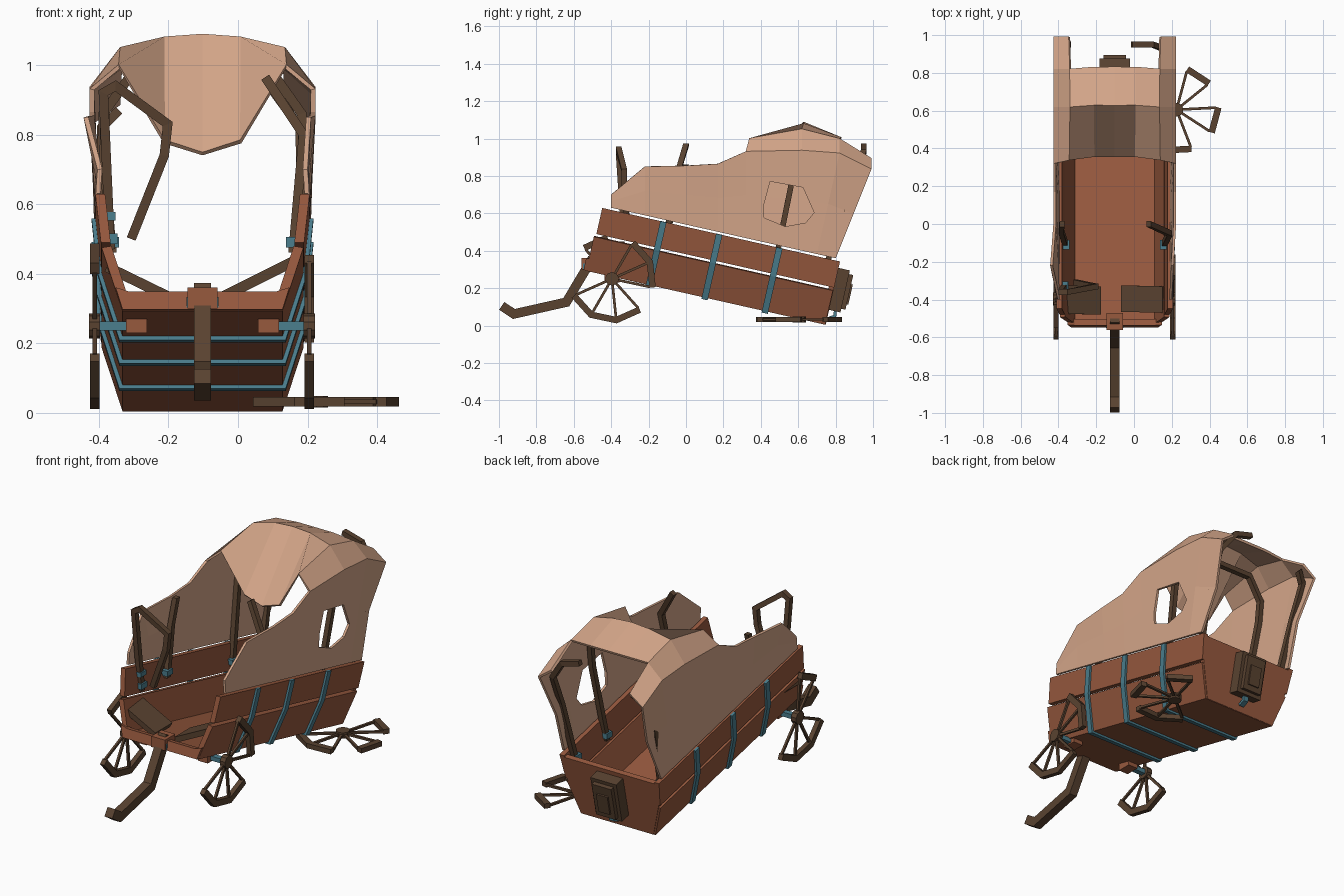
import bpy, bmesh, math
from mathutils import Matrix, Vector as V

if "Cube" in bpy.data.objects:
    bpy.data.objects.remove(bpy.data.objects["Cube"])

def mat(name, col):
    m = bpy.data.materials.new(name)
    m.diffuse_color = (*col, 1)
    m.use_nodes = True
    m.node_tree.nodes["Principled BSDF"].inputs["Base Color"].default_value = m.diffuse_color
    return m

CLOTH = mat("canvas", (.66, .38, .25))
BOARD = mat("red_wood", (.31, .10, .048))
WOOD = mat("dark_wood", (.10, .055, .03))
IRON = mat("blue_iron", (.07, .21, .27))
MID = Matrix.Translation((-.102, 0, 0))              # wagon centre line
TILT = MID @ Matrix.Rotation(math.radians(-12.7), 4, 'X')
X, Y, Z = V((1, 0, 0)), V((0, 1, 0)), V((0, 0, 1))

def finish(bm, name, material, mx=MID):
    bmesh.ops.recalc_face_normals(bm, faces=bm.faces)
    me = bpy.data.meshes.new(name)
    bm.to_mesh(me)
    bm.free()
    me.transform(mx)
    me.materials.append(material)
    ob = bpy.data.objects.new(name, me)
    bpy.context.collection.objects.link(ob)
    return ob

def sweep(bm, pts, side, w, h):
    """Rectangular bar along a polyline; w is measured along side."""
    pts = [V(p) for p in pts]
    d = [(b - a).normalized() for a, b in zip(pts, pts[1:])]
    rings = []
    for i, p in enumerate(pts):
        a, b = d[max(i - 1, 0)], d[min(i, len(d) - 1)]
        t = (a + b).normalized()
        n = t.cross(side).normalized() * (h / 2 / max(t.dot(a), .5))
        s = side * w / 2
        rings.append([bm.verts.new(p + q) for q in (s + n, s - n, -s - n, n - s)])
    for r, q in zip(rings, rings[1:]):
        for k in range(4):
            bm.faces.new((r[k], r[k - 1], q[k - 1], q[k]))
    bm.faces.new(rings[0])
    bm.faces.new(rings[-1])

def bar(name, pts, side, w, h, material, mx=MID):
    bm = bmesh.new()
    sweep(bm, pts, side, w, h)
    return finish(bm, name, material, mx)

def prism(name, sec, y0, y1, material, mx=TILT):
    """Extrude an x/z section along y; y1 may shrink nothing."""
    bm = bmesh.new()
    f = bm.faces.new([bm.verts.new((x, y0, z)) for x, z in sec])
    g = bmesh.ops.extrude_face_region(bm, geom=[f])
    bmesh.ops.translate(bm, vec=(0, y1 - y0, 0),
                        verts=[v for v in g["geom"] if isinstance(v, bmesh.types.BMVert)])
    return finish(bm, name, material, mx)

# bed: floor, side planks, end boards
prism("bed_floor", [(-.23, .168), (.23, .168), (.235, .20), (-.235, .20)], -.585, .725, BOARD)
for s, tag in ((-1, "left"), (1, "right")):
    prism(tag + "_lower_plank", [(s * x, z) for x, z in
          ((.23, .168), (.29, .355), (.262, .36), (.205, .18))], -.585, .725, BOARD)
    prism(tag + "_upper_plank", [(s * x, z) for x, z in
          ((.292, .372), (.308, .515), (.28, .515), (.264, .372))], -.575, .728, BOARD)
prism("tail_board", [(-.22, .17), (.22, .17), (.28, .36), (.295, .505), (-.295, .505), (-.28, .36)],
      .70, .728, BOARD)
prism("front_lip", [(-.23, .17), (.23, .17), (.25, .235), (.21, .222), (-.21, .222), (-.25, .235)],
      -.60, -.565, BOARD)

# iron straps wrapping the bed
half = [(.312, .515), (.296, .36), (.234, .164)]
for i, y in enumerate((-.24, .066, .396)):
    path = [(x, y, z) for x, z in half] + [(-x, y, z) for x, z in half[::-1]]
    bar(f"strap_{i + 1}", path, Y, .034, .014, IRON, TILT)

# rear locker with raised panel and ring
bar("rear_locker", [(0, .725, .365), (0, .79, .365)], X, .16, .23, WOOD, TILT)
bar("locker_panel", [(0, .78, .365), (0, .813, .365)], X, .12, .19, WOOD, TILT)
bar("locker_door", [(0, .80, .355), (0, .822, .355)], X, .07, .11, WOOD, TILT)
bar("locker_hook", [(0, .76, .26), (0, .765, .225), (0, .735, .205)], X, .03, .015, IRON, TILT)

# broken seat: two halves sagging to the middle
bar("seat_left", [(-.275, -.40, .42), (-.08, -.405, .325)], Y, .15, .03, WOOD)
bar("seat_right", [(.26, -.40, .435), (.04, -.395, .325)], Y, .14, .03, WOOD)

# tongue with its hitch
bar("tongue", [(0, -.50, .36), (0, -.64, .125), (0, -.92, .062), (0, -.985, .105)], X, .048, .05, WOOD)
bar("hitch_block", [(0, -.56, .33), (0, -.47, .33)], X, .085, .06, BOARD)
bar("hitch_band", [(0, -.55, .318), (0, -.535, .318)], X, .092, .03, IRON)

# front axle stubs and blocks
for s, tag in ((-1, "left"), (1, "right")):
    bar(tag + "_axle", [(s * .31, -.396, .25), (s * .17, -.396, .25)], Y, .03, .025, IRON)
    bar(tag + "_axle_block", [(s * .22, -.396, .257), (s * .16, -.396, .257)], Y, .08, .055, BOARD)

# broken ten-sided wheels
def wheel(name, mx, a0, arcs):
    bm = bmesh.new()
    def at(k, r):
        a = math.radians(a0 + 36 * k)
        return V((r * math.cos(a), r * math.sin(a), 0))
    for start, n in arcs:
        sweep(bm, [at(start + k, .222) for k in range(n + 1)], Z, .027, .034)
        for k in range(n + 1):
            sweep(bm, [at(start + k, .02), at(start + k, .21)], Z, .012, .014)
    bmesh.ops.create_cone(bm, cap_ends=True, segments=10, radius1=.036, radius2=.036, depth=.032)
    return finish(bm, name, WOOD, mx)

UP = Matrix(((0, 0, 1), (1, 0, 0), (0, 1, 0))).to_4x4()
wheel("right_front_wheel", Matrix.Translation((.205, -.396, .25)) @ UP, 24, [(5, 3), (9, 2)])
wheel("left_front_wheel", Matrix.Translation((-.412, -.396, .25)) @ UP, 24, [(5, 3), (2, 1)])
wheel("fallen_wheel", Matrix.Translation((.225, .605, .032)), 3, [(1, 1), (-1, 1), (-4, 2)])

# cover hoops, some snapped
hoops = {
    "front_left_hoop": [(-.265, -.33, .47), (-.285, -.36, .92), (-.25, -.36, .94), (-.10, -.33, .83),
                        (-.11, -.33, .74), (-.205, -.31, .5)],
    "middle_left_hoop": [(-.26, -.11, .46), (-.283, -.04, .72), (-.28, 0, .86)],
    "middle_right_hoop": [(.26, -.11, .46), (.29, -.05, .80), (.18, 0, .965)],
    "back_hoop": [(-.265, .47, .30), (-.29, .56, .74), (-.285, .58, .86), (-.20, .59, .98), (.20, .59, .98),
                  (.285, .58, .86), (.29, .56, .74), (.265, .47, .30)],
    "tail_hoop": [(-.265, .74, .28), (-.29, .84, .64), (-.29, .92, .82), (-.24, .95, .87)],
    "tail_right_hoop": [(.265, .74, .28), (.285, .84, .64), (.28, .92, .82), (.20, .95, .93), (.09, .95, .96)],
}
for name, pts in hoops.items():
    bar(name, pts, Y, .03, .027, WOOD)
    for j, p in enumerate((pts[0], pts[-1]) if name == "back_hoop" else pts[:1]):
        x, y, z = p
        bar(f"{name}_bracket_{j + 1}", [(x - .02, y, z + .03), (x + .02, y, z + .03)], Y, .05, .03, IRON)
bar("front_bracket", [(-.29, -.33, .565), (-.25, -.33, .565)], Y, .05, .025, IRON)

# torn cover: half sections (half-width, y, z) from hem to crown, mirrored
def wall(yb, yt, zt, wm=.308, wt=.318):
    zb = .54 - .225 * yb
    return [(.30, yb, zb), (wm, (yb + yt) / 2, (zb + zt) / 2), (wt, yt, zt)]
rows = [
    wall(-.40, -.40, .70, .298, .295),
    wall(-.22, -.22, .85, .304, .305),
    wall(0, 0, .855),
    wall(.17, .17, .865),
    wall(.32, .32, .93) + [(.24, .34, .995), (.11, .36, .78), (0, .36, .745)],
    wall(.58, .62, .935) + [(.235, .62, 1.045), (.11, .63, 1.075), (0, .63, 1.083)],
    wall(.70, .82, .92) + [(.235, .82, .995), (.11, .83, 1.0), (0, .83, 1.0)],
    wall(.80, .99, .835, .28) + [(.24, .99, .89)],
]
bm = bmesh.new()
for s in (-1, 1):
    grid = [[bm.verts.new((s * x - (.03 if s < 0 and i == 1 and j == 2 else 0), y, z))
             for j, (x, y, z) in enumerate(r)] for i, r in enumerate(rows)]
    for a, b in zip(grid, grid[1:]):
        for j in range(min(len(a), len(b)) - 1):
            bm.faces.new((a[j], a[j + 1], b[j + 1], b[j]))
bmesh.ops.remove_doubles(bm, verts=bm.verts, dist=.001)
cover = finish(bm, "torn_cover", CLOTH)
so = cover.modifiers.new("thickness", 'SOLIDIFY')
so.thickness, so.offset = .014, 0

# hole torn in the right side
hole = [(.45, .77), (.625, .738), (.685, .604), (.64, .55), (.53, .53), (.417, .577), (.417, .647)]
bm = bmesh.new()
f = bm.faces.new([bm.verts.new((.2, y, z)) for y, z in hole])
g = bmesh.ops.extrude_face_region(bm, geom=[f])
bmesh.ops.translate(bm, vec=(.25, 0, 0), verts=[v for v in g["geom"] if isinstance(v, bmesh.types.BMVert)])
cutter = finish(bm, "hole_cutter", CLOTH)
bo = cover.modifiers.new("hole", 'BOOLEAN')
bo.object, bo.operation, bo.solver = cutter, 'DIFFERENCE', 'EXACT'
bpy.context.view_layer.objects.active = cover
for m in ("thickness", "hole"):
    bpy.ops.object.modifier_apply(modifier=m)
bpy.data.objects.remove(cutter)
